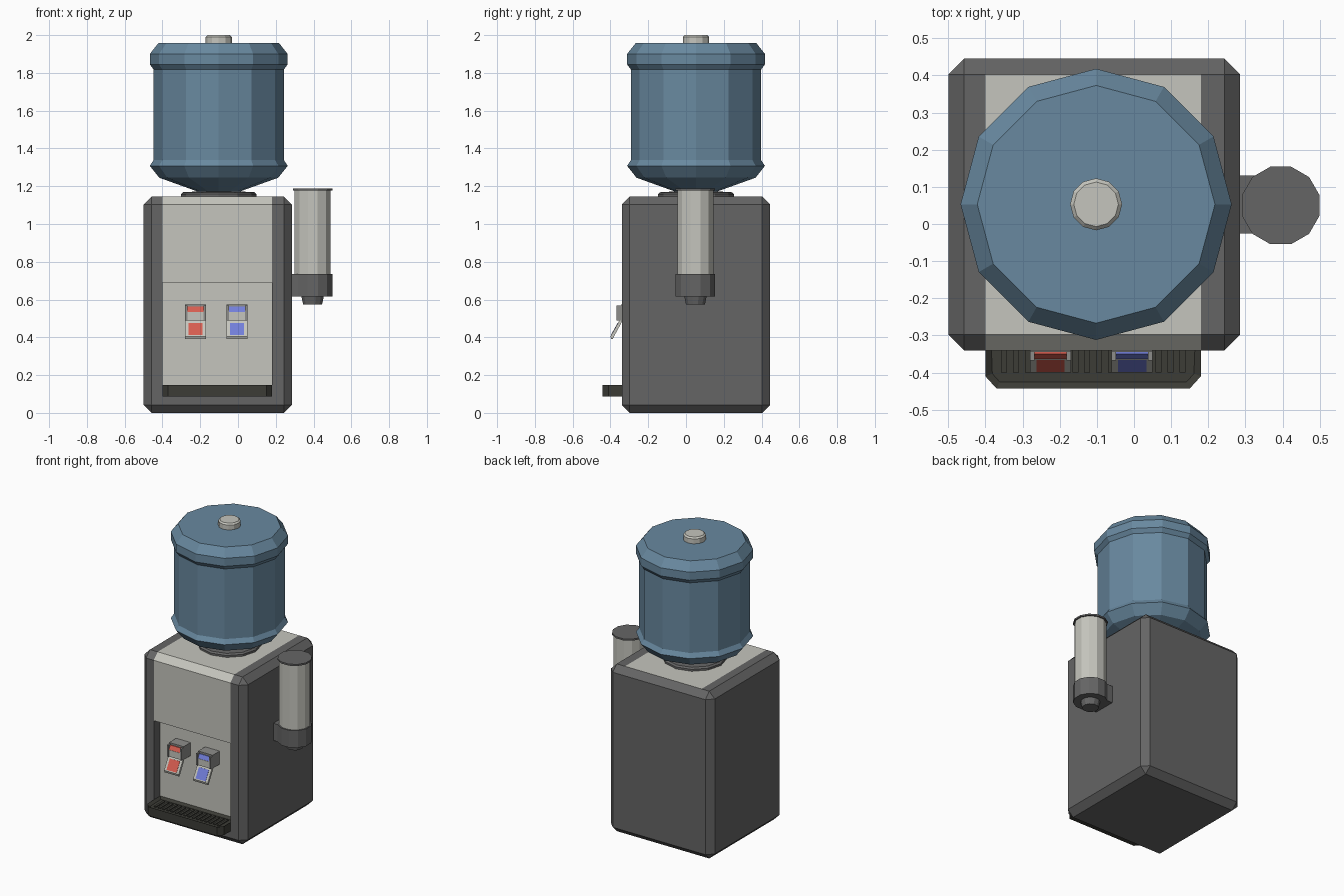
import bpy, bmesh, math
from mathutils import Vector

if "Cube" in bpy.data.objects:
    bpy.data.objects.remove(bpy.data.objects["Cube"], do_unlink=True)


def material(name, r, g, b):
    m = bpy.data.materials.new(name)
    m.use_nodes = True
    m.diffuse_color = (r, g, b, 1)
    m.node_tree.nodes["Principled BSDF"].inputs["Base Color"].default_value = (r, g, b, 1)
    return m


GREY = material("dark grey plastic", 0.13, 0.13, 0.13)
LIGHT = material("light panel", 0.56, 0.56, 0.51)
WATER = material("blue bottle", 0.14, 0.25, 0.35)
BLACK = material("black tray", 0.045, 0.045, 0.037)
MID = material("mid grey", 0.27, 0.27, 0.26)
RED = material("hot red", 0.68, 0.11, 0.08)
BLUE = material("cold blue", 0.17, 0.21, 0.70)


def finish(name, bm, *mats):
    bmesh.ops.recalc_face_normals(bm, faces=bm.faces)
    mesh = bpy.data.meshes.new(name)
    bm.to_mesh(mesh)
    bm.free()
    for m in mats:
        mesh.materials.append(m)
    ob = bpy.data.objects.new(name, mesh)
    bpy.context.collection.objects.link(ob)
    return ob


def cuboid(bm, lo, hi):
    lo, hi = Vector(lo), Vector(hi)
    verts = bmesh.ops.create_cube(bm, size=1)["verts"]
    for v in verts:
        v.co = (lo + hi) / 2 + v.co * (hi - lo)


def box(name, lo, hi, mat):
    bm = bmesh.new()
    cuboid(bm, lo, hi)
    return finish(name, bm, mat)


def extrusion(bm, points, direction):
    face = bm.faces.new([bm.verts.new(p) for p in points])
    ext = bmesh.ops.extrude_face_region(bm, geom=[face], use_keep_orig=True)["geom"]
    moved = [g for g in ext if isinstance(g, bmesh.types.BMVert)]
    bmesh.ops.translate(bm, verts=moved, vec=direction)
    return [g for g in ext if isinstance(g, bmesh.types.BMFace)][0]


def side_prism(name, yz, cx, half, mat):
    bm = bmesh.new()
    extrusion(bm, [(cx - half, y, z) for y, z in yz], (2 * half, 0, 0))
    return finish(name, bm, mat)


def lathe(name, profile, cx, cy, mat, sides=12, turn=0.0):
    """Faceted solid of revolution from (radius, height) pairs, capped at both ends."""
    bm = bmesh.new()
    rings = []
    for r, z in profile:
        angles = [turn + math.tau * i / sides for i in range(sides)]
        rings.append([bm.verts.new((cx + r * math.cos(a), cy + r * math.sin(a), z)) for a in angles])
    for low, high in zip(rings, rings[1:]):
        for i in range(sides):
            j = (i + 1) % sides
            bm.faces.new((low[i], low[j], high[j], high[i]))
    bm.faces.new(rings[0])
    bm.faces.new(rings[-1])
    return finish(name, bm, mat)


# Cabinet: chamfered box, split along the panel borders, with a recessed bay
LEFT, RIGHT, FRONT, BACK = -0.40, 0.18, -0.34, 0.445
bm = bmesh.new()
cuboid(bm, (-0.5, FRONT, 0), (0.285, BACK, 1.145))
bmesh.ops.bevel(bm, geom=bm.edges[:], offset=0.042, segments=1, affect='EDGES')
for co, no in (((LEFT, 0, 0), (1, 0, 0)), ((RIGHT, 0, 0), (1, 0, 0)),
               ((0, 0, 0.09), (0, 0, 1)), ((0, 0, 0.69), (0, 0, 1))):
    bmesh.ops.bisect_plane(bm, geom=bm.verts[:] + bm.edges[:] + bm.faces[:],
                           plane_co=co, plane_no=no)
bm.normal_update()
bay = None
for f in bm.faces:
    c, n = f.calc_center_median(), f.normal
    if LEFT < c.x < RIGHT and c.z > 0.09 and (n.y < -0.3 or n.z > 0.9):
        f.material_index = 1
        if n.y < -0.9 and c.z < 0.69:
            bay = f
deep = bmesh.ops.extrude_discrete_faces(bm, faces=[bay])["faces"][0]
bmesh.ops.translate(bm, verts=deep.verts[:], vec=(0, 0.07, 0))
for e in deep.edges:
    for f in e.link_faces:
        f.material_index = 1 if f == deep else 0
finish("cabinet", bm, GREY, LIGHT)

# Drip tray with a sunken top and slats
bm = bmesh.new()
outline = [(LEFT, -0.27), (LEFT, -0.41), (LEFT + 0.03, -0.443),
           (RIGHT - 0.03, -0.443), (RIGHT, -0.41), (RIGHT, -0.27)]
top = extrusion(bm, [(x, y, 0.088) for x, y in outline], (0, 0, 0.06))
bm.normal_update()
bmesh.ops.inset_region(bm, faces=[top], thickness=0.02)
bmesh.ops.translate(bm, verts=top.verts[:], vec=(0, 0, -0.015))
finish("drip_tray", bm, BLACK)
bm = bmesh.new()
for i in range(16):
    x = LEFT + 0.05 + i * 0.032
    cuboid(bm, (x - 0.008, -0.40, 0.13), (x + 0.008, -0.30, 0.139))
finish("drip_grille", bm, BLACK)

# Taps: housing, light face, coloured button and sloping lever
for label, cx, colour in (("hot", -0.225, RED), ("cold", -0.005, BLUE)):
    box(label + "_tap_housing", (cx - 0.055, -0.345, 0.485), (cx + 0.055, -0.268, 0.575), MID)
    for s in (-1, 1):
        edge = cx + s * 0.049
        box(label + "_tap_cheek", (edge - 0.006, -0.368, 0.488), (edge + 0.006, -0.34, 0.568), MID)
    box(label + "_tap_face", (cx - 0.043, -0.366, 0.49), (cx + 0.043, -0.34, 0.535), LIGHT)
    side_prism(label + "_tap_button",
               [(-0.34, 0.562), (-0.35, 0.562), (-0.364, 0.535), (-0.34, 0.535)], cx, 0.043, colour)
    side_prism(label + "_tap_lever",
               [(-0.335, 0.49), (-0.352, 0.49), (-0.4, 0.405), (-0.395, 0.39), (-0.388, 0.392)],
               cx, 0.055, LIGHT)
    side_prism(label + "_lever_patch",
               [(-0.359, 0.475), (-0.362, 0.476), (-0.398, 0.412), (-0.394, 0.412)],
               cx, 0.038, colour)

# Bottle seat, bottle and cap
BX, BY = -0.102, 0.053
lathe("bottle_seat", [(0.2, 1.14), (0.2, 1.158), (0.19, 1.168), (0.12, 1.172)], BX, BY, GREY)
lathe("bottle", [(0.1, 1.165), (0.12, 1.175), (0.315, 1.245), (0.365, 1.308), (0.345, 1.338),
                 (0.345, 1.818), (0.365, 1.845), (0.365, 1.9), (0.32, 1.957)], BX, BY, WATER)
lathe("bottle_cap", [(0.07, 1.95), (0.07, 1.99), (0.06, 2.0)], BX, BY, LIGHT)

# Cup dispenser on the side
CX, CY, TURN = 0.395, 0.05, math.radians(15)
box("cup_bracket", (0.28, -0.025, 0.617), (0.36, 0.13, 0.735), GREY)
lathe("cup_holder", [(0.108, 0.617), (0.108, 0.735)], CX, CY, GREY, turn=TURN)
lathe("cup_holder_outlet", [(0.052, 0.574), (0.062, 0.62)], CX, CY, GREY, turn=TURN)
lathe("cup_tube", [(0.099, 0.73), (0.099, 1.18)], CX, CY, LIGHT, turn=TURN)
lathe("cup_lid", [(0.108, 1.177), (0.108, 1.188)], CX, CY, GREY, turn=TURN)
